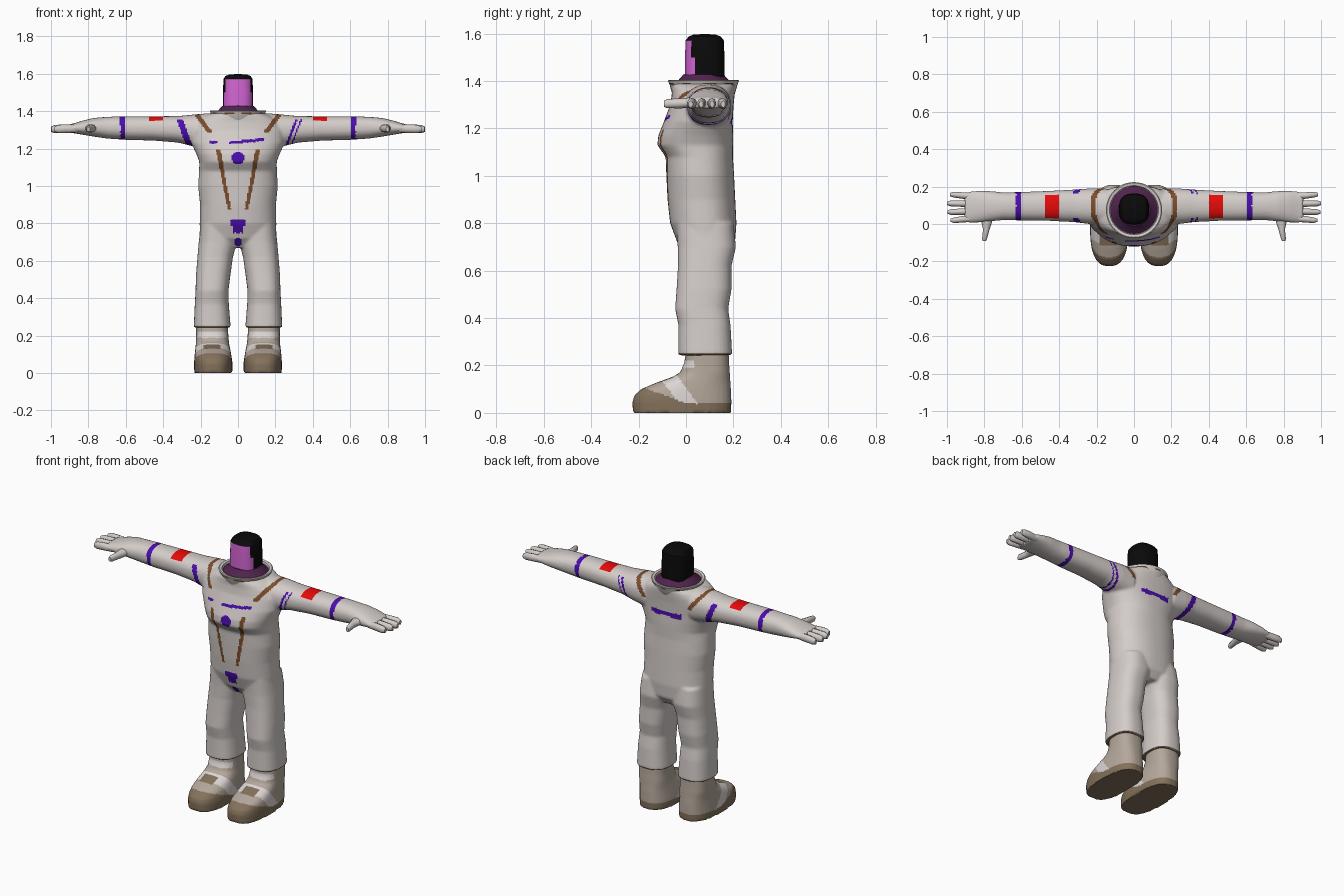
import bpy, bmesh, math

# ---------- flat colours ----------
COLOURS = {
    "suit_grey": (0.66, 0.61, 0.59), "purple": (0.07, 0.004, 0.42),
    "strap_brown": (0.2, 0.075, 0.025), "patch_red": (0.8, 0.003, 0.003),
    "sole_brown": (0.23, 0.165, 0.105), "boot_beige": (0.46, 0.39, 0.33),
    "boot_white": (0.72, 0.67, 0.66), "hood_black": (0.003, 0.003, 0.003),
    "face_pink": (0.65, 0.13, 0.65), "neck_plum": (0.08, 0.018, 0.075)}
MATS = {}
for n, c in COLOURS.items():
    MATS[n] = bpy.data.materials.new(n)
    MATS[n].diffuse_color = (*c, 1)


def loft(bm, sections, axis="z", side=1, p=2.0, n=32):
    """Closed skin over rings (t, centre_a, centre_b, radius_a, radius_b)."""
    rings = []
    for t, ca, cb, ra, rb in sections:
        ring = []
        for i in range(n):
            w = 2 * math.pi * (i + 0.5) / n
            c, s = math.cos(w), math.sin(w)
            a = ca + ra * math.copysign(abs(c) ** (2 / p), c)
            b = cb + rb * math.copysign(abs(s) ** (2 / p), s)
            x, y, z = {"z": (a, b, t), "x": (t, a, b), "y": (a, t, b)}[axis]
            ring.append(bm.verts.new((side * x, y, z)))
        rings.append(ring)
    for r, q in zip(rings, rings[1:]):
        for i in range(n):
            j = (i + 1) % n
            bm.faces.new((r[i], r[j], q[j], q[i]))
    bm.faces.new(rings[0])
    bm.faces.new(rings[-1])


def finish(bm, name, paint, voxel=None, smooth=4, angle=40):
    """Turn a bmesh into an object, optionally fuse it, and paint by rule."""
    bmesh.ops.recalc_face_normals(bm, faces=bm.faces)
    me = bpy.data.meshes.new(name)
    bm.to_mesh(me)
    bm.free()
    ob = bpy.data.objects.new(name, me)
    bpy.context.collection.objects.link(ob)
    bpy.ops.object.select_all(action="DESELECT")
    ob.select_set(True)
    bpy.context.view_layer.objects.active = ob
    if voxel:
        m = ob.modifiers.new("fuse", "REMESH")
        m.mode, m.voxel_size = "VOXEL", voxel
        bpy.ops.object.modifier_apply(modifier="fuse")
        m = ob.modifiers.new("relax", "SMOOTH")
        m.factor, m.iterations = 0.5, smooth
        bpy.ops.object.modifier_apply(modifier="relax")
    slots = {}
    for f in ob.data.polygons:
        key = paint(f.center, f.normal) if callable(paint) else paint
        if key not in slots:
            slots[key] = len(slots)
            ob.data.materials.append(MATS[key])
        f.material_index = slots[key]
    bpy.ops.object.shade_smooth_by_angle(angle=math.radians(angle))
    return ob


def suit_paint(c, nrm):
    x, y, z = c
    ax = abs(x)
    # wrist bands and upper sleeve patches
    if 0.605 < ax < 0.63:
        return "purple"
    if 0.4 < ax < 0.475 and 0.03 < y < 0.155 and z > 1.35:
        return "patch_red"
    # shoulder seams
    d = ax - (0.265 + (z - 1.23) * 0.38)
    if 1.2 < z and abs(d) < (0.017 if x < 0 else 0.007) and nrm.z < 0.75:
        return "purple"
    if 1.2 < z and x > 0 and abs(d - 0.025) < 0.004 and nrm.z < 0.8:
        return "purple"
    # shoulder straps
    if z > 1.285 and ax < 0.23 and abs(ax - 0.148 - (z - 1.285) * 0.75) < 0.015:
        return "strap_brown"
    if y > 0.07:
        # back bar
        if ax < 0.1 and 1.215 < z < 1.245:
            return "purple"
    elif z > 0.6:
        # chest bars, chest badge, front straps, belt plate and lower badge
        if -0.05 < x < 0.14 and abs(z - 1.235 - 0.1 * x) < 0.008:
            return "purple"
        if -0.15 < x < -0.11 and abs(z - 1.235) < 0.007:
            return "purple"
        if math.hypot(x, z - 1.15) < 0.034 or math.hypot(x, z - 0.7) < 0.022:
            return "purple"
        u = (z - 0.875) / 0.32
        if 0 < u < 1 and abs(ax - 0.046 - 0.06 * u) < 0.009 + 0.003 * u:
            return "strap_brown"
        if (ax < 0.042 and 0.785 < z < 0.82) or (ax < 0.023 and 0.75 < z < 0.8):
            return "purple"
    # trouser hems
    if z < 0.251:
        return "sole_brown"
    return "suit_grey"


# ---------- suit: torso, legs, sleeves and palms fused together ----------
bm = bmesh.new()
loft(bm, [(0.67, 0, 0.09, 0.12, 0.085), (0.72, 0, 0.085, 0.205, 0.122),
          (0.80, 0, 0.073, 0.205, 0.14), (0.90, 0, 0.065, 0.203, 0.143),
          (1.00, 0, 0.06, 0.213, 0.143), (1.08, 0, 0.056, 0.208, 0.142),
          (1.13, 0, 0.039, 0.207, 0.16), (1.17, 0, 0.041, 0.222, 0.158),
          (1.23, 0, 0.052, 0.25, 0.145), (1.30, 0, 0.067, 0.255, 0.134),
          (1.345, 0, 0.073, 0.225, 0.133), (1.372, 0, 0.074, 0.185, 0.135),
          (1.39, 0, 0.074, 0.14, 0.136)], p=2.3, n=48)
for s in (1, -1):
    loft(bm, [(0.243, 0.138, 0.081, 0.099, 0.114), (0.37, 0.140, 0.078, 0.091, 0.110),
              (0.44, 0.139, 0.066, 0.088, 0.112), (0.52, 0.133, 0.076, 0.092, 0.116),
              (0.62, 0.122, 0.079, 0.095, 0.113), (0.70, 0.108, 0.088, 0.102, 0.123),
              (0.80, 0.100, 0.08, 0.10, 0.12)], side=s, p=2.5)
    loft(bm, [(0.15, 0.09, 1.29, 0.10, 0.10), (0.24, 0.095, 1.297, 0.095, 0.085),
              (0.32, 0.097, 1.303, 0.087, 0.071), (0.45, 0.097, 1.308, 0.08, 0.065),
              (0.60, 0.095, 1.31, 0.076, 0.063), (0.70, 0.095, 1.312, 0.074, 0.058),
              (0.77, 0.095, 1.314, 0.081, 0.05), (0.83, 0.093, 1.312, 0.085, 0.038),
              (0.875, 0.09, 1.309, 0.083, 0.027), (0.905, 0.088, 1.307, 0.079, 0.022)],
         axis="x", side=s, p=2.3)
finish(bm, "space_suit", suit_paint, voxel=0.0075)

# ---------- fingers and thumbs ----------
for s, label in ((1, "left"), (-1, "right")):
    bm = bmesh.new()
    for y0, y1, tip in ((0.148, 0.157, 0.985), (0.108, 0.110, 1.0),
                        (0.068, 0.064, 0.998), (0.030, 0.020, 0.98)):
        loft(bm, [(0.86, y0, 1.307, 0.019, 0.02), (0.92, (y0 + y1) / 2, 1.306, 0.018, 0.023),
                  (tip - 0.02, y1, 1.305, 0.016, 0.022), (tip, y1, 1.303, 0.009, 0.014)],
             axis="x", side=s, n=10)
    loft(bm, [(0.06, 0.80, 1.312, 0.045, 0.022), (0.01, 0.787, 1.308, 0.03, 0.022),
              (-0.03, 0.79, 1.306, 0.018, 0.021), (-0.08, 0.799, 1.305, 0.014, 0.019),
              (-0.092, 0.80, 1.304, 0.009, 0.013)], axis="y", side=s, n=10)
    finish(bm, label + "_fingers", "suit_grey", angle=60)


# ---------- boots ----------
def boot_paint(c, nrm):
    x, y, z = abs(c.x), c.y, c.z
    if z < 0.038 + 0.36 * max(0, 0.01 - y):
        return "sole_brown"
    if abs(x - 0.14) < 0.045 and -0.115 < y < -0.055 and nrm.z > 0.4:
        return "sole_brown"
    if 0.0 < y + 0.75 * z < 0.08 and z < 0.175:
        return "boot_white"
    if 0.188 < z < 0.222 and y < 0.035:
        return "boot_white"
    return "boot_beige"


for s, label in ((1, "left"), (-1, "right")):
    bm = bmesh.new()
    loft(bm, [(0.0, 0.132, -0.017, 0.102, 0.208), (0.05, 0.132, -0.017, 0.103, 0.209),
              (0.075, 0.133, -0.013, 0.101, 0.204), (0.10, 0.134, 0.0, 0.098, 0.19),
              (0.125, 0.135, 0.028, 0.094, 0.16), (0.15, 0.136, 0.062, 0.09, 0.124),
              (0.17, 0.137, 0.08, 0.088, 0.105), (0.21, 0.138, 0.087, 0.086, 0.095),
              (0.26, 0.138, 0.09, 0.086, 0.09)], side=s, p=2.6)
    finish(bm, label + "_boot", boot_paint, voxel=0.0075, smooth=2)


# ---------- collar and neck ring, revolved about the neck ----------
def revolve(name, profile, paint, n=48):
    bm = bmesh.new()
    rings = [[bm.verts.new((r * math.cos(2 * math.pi * i / n),
                            0.074 + r * math.sin(2 * math.pi * i / n), z))
              for i in range(n)] for r, z in profile]
    for a, b in zip(rings, rings[1:]):
        for i in range(n):
            j = (i + 1) % n
            bm.faces.new((a[i], a[j], b[j], b[i]))
    finish(bm, name, paint, angle=35)


def collar_paint(c, nrm):
    dash = math.sin(9 * math.atan2(c.y - 0.074, c.x)) > 0.1
    low_rim = 1.384 < c.z < 1.393 and math.hypot(c.x, c.y - 0.074) > 0.138
    return "strap_brown" if dash and low_rim else "suit_grey"


revolve("collar", [(0.12, 1.33), (0.132, 1.345), (0.143, 1.384), (0.146, 1.392), (0.15, 1.402),
                   (0.145, 1.405), (0.131, 1.402), (0.127, 1.385), (0.12, 1.33)],
        collar_paint)
revolve("neck_ring", [(0.13, 1.375), (0.129, 1.388), (0.105, 1.405), (0.085, 1.428),
                      (0.05, 1.435), (0.05, 1.375), (0.13, 1.375)], "neck_plum")


# ---------- hooded head with a coloured face panel ----------
def head_paint(c, nrm):
    front = c.y < 0.03 and abs(c.x) < 0.073 and c.z < 1.573
    return "face_pink" if front else "hood_black"


bm = bmesh.new()
loft(bm, [(1.40, 0, 0.079, 0.081, 0.084), (1.50, 0, 0.079, 0.081, 0.084),
          (1.572, 0, 0.079, 0.078, 0.081), (1.588, 0, 0.079, 0.068, 0.068),
          (1.597, 0, 0.079, 0.045, 0.045), (1.598, 0, 0.079, 0.01, 0.01)], p=2.7, n=24)
finish(bm, "head", head_paint, angle=30)
